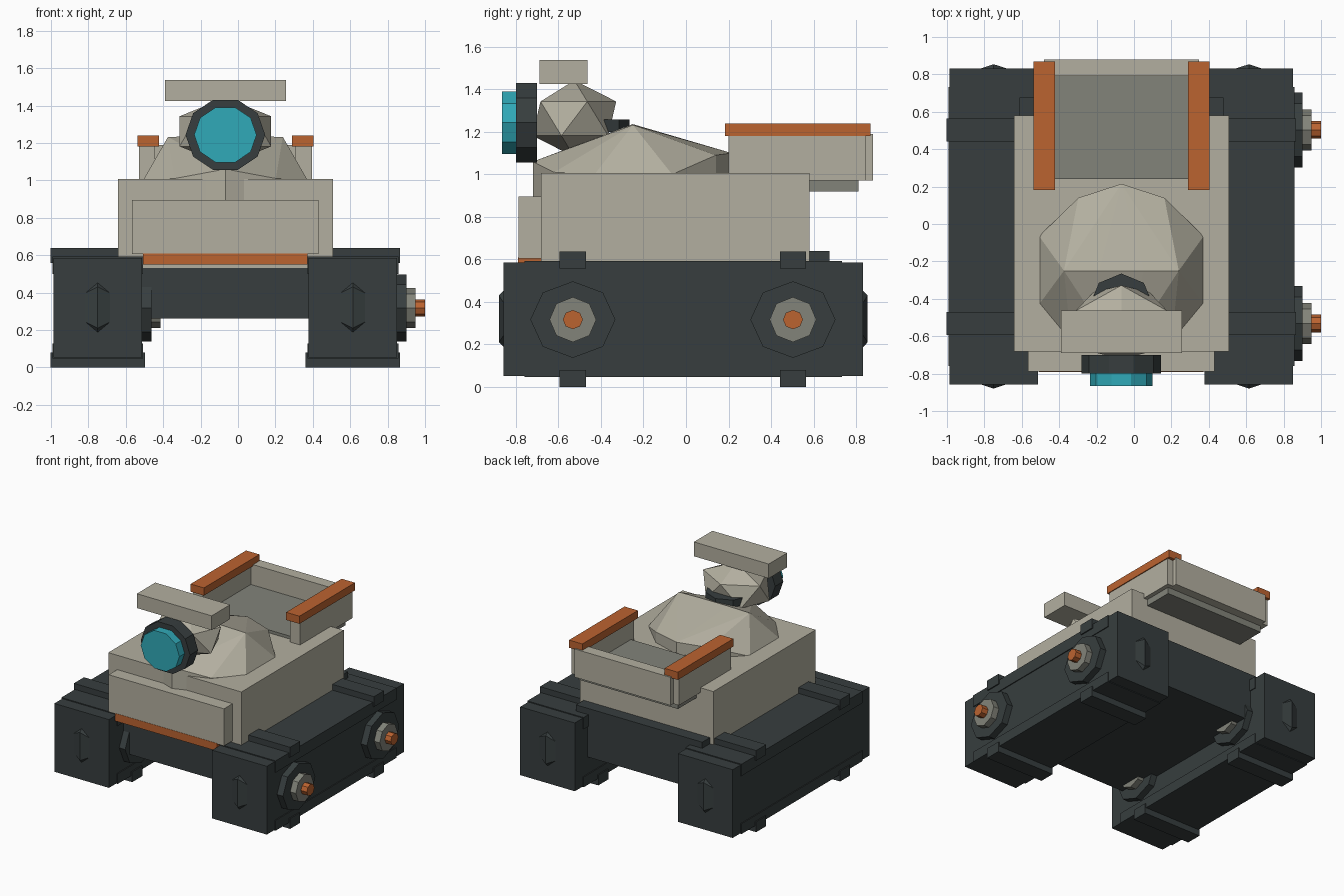
import bpy, bmesh, math
from mathutils import Matrix

if "Cube" in bpy.data.objects:
    bpy.data.objects.remove(bpy.data.objects["Cube"])

CX = -0.0675          # vehicle centre line (hubs stick out on one side only)


def material(name, rgb):
    m = bpy.data.materials.new(name)
    m.diffuse_color = (*rgb, 1)
    m.use_nodes = True
    m.node_tree.nodes["Principled BSDF"].inputs["Base Color"].default_value = m.diffuse_color
    return m


HULL = material("warm grey hull", (0.45, 0.43, 0.35))
DARK = material("charcoal", (0.038, 0.048, 0.049))
GREY = material("mid grey", (0.225, 0.23, 0.195))
ORANGE = material("rust orange", (0.50, 0.125, 0.03))
TEAL = material("teal lens", (0.03, 0.40, 0.48))


def finish(name, bm, mat):
    bmesh.ops.recalc_face_normals(bm, faces=bm.faces)
    me = bpy.data.meshes.new(name)
    bm.to_mesh(me)
    bm.free()
    me.materials.append(mat)
    ob = bpy.data.objects.new(name, me)
    bpy.context.collection.objects.link(ob)
    return ob


def hull(name, points, mat):
    """Convex faceted solid around a few points."""
    bm = bmesh.new()
    for p in points:
        bm.verts.new(p)
    res = bmesh.ops.convex_hull(bm, input=bm.verts[:])
    loose = [v for v in bm.verts if not v.link_faces]
    bmesh.ops.delete(bm, geom=loose, context='VERTS')
    bmesh.ops.dissolve_limit(bm, angle_limit=0.01, verts=bm.verts[:], edges=bm.edges[:])
    return finish(name, bm, mat)


def box(name, x, y, z, mat):
    return hull(name, [(a, b, c) for a in x for b in y for c in z], mat)


def prism(name, axis, span, centre, radii, n, mat):
    """n-sided prism along an axis; centre and radii are in the other two axes."""
    pts = []
    for d in span:
        for i in range(n):
            t = 2 * math.pi * i / n
            p = [centre[0] + radii[0] * math.cos(t), centre[1] + radii[1] * math.sin(t)]
            p.insert("xyz".index(axis), d)
            pts.append(p)
    return hull(name, pts, mat)


# Track units: block, tread plates, cleats, end bosses and wheels
for side, tx in (("left", -0.75), ("right", 0.614)):
    box(f"{side}_track", (tx - .236, tx + .236), (-.858, .832), (.052, .585), DARK)
    for part, z in (("upper", (.50, .592)), ("lower", (.047, .127))):
        box(f"{side}_{part}_tread_plate", (tx - .243, tx + .243), (-.76, .733), z, DARK)
    for end, y in (("front", -.532), ("rear", .503)):
        for part, z in (("upper", (.557, .637)), ("lower", (0, .08))):
            box(f"{side}_{end}_{part}_cleat", (tx - .252, tx + .252), (y - .062, y + .062), z, DARK)
        face = tx + .23
        prism(f"{side}_{end}_wheel", "x", (face, tx + .287), (y, .317), (.2, .18), 8, DARK)
        prism(f"{side}_{end}_hub", "x", (face, tx + .335), (y, .317), (.11, .106), 8, GREY)
        prism(f"{side}_{end}_hub_cap", "x", (face, tx + .386), (y, .317), (.047, .045), 8, ORANGE)
    for end, y, tip in (("front", -.85, -.88), ("rear", .825, .854)):
        pts = [(tx + a, y, .32 + b) for a, b in
               ((0, .14), (.09, .065), (.09, -.065), (0, -.14), (-.09, -.065), (-.09, .065))]
        hull(f"{side}_{end}_boss", pts + [(tx, tip, .43), (tx, tip, .21)], DARK)

# Chassis and main body
box("chassis", (CX - .545, CX + .545), (-.68, .675), (.26, .64), DARK)
box("main_body", (CX - .575, CX + .575), (-.683, .58), (.53, 1.007), HULL)
box("front_plate", (CX - .498, CX + .498), (-.788, -.66), (.605, .895), HULL)
box("front_bumper_strip", (CX - .44, CX + .44), (-.79, -.66), (.55, .61), ORANGE)

# Cargo bin at the back
box("bin_floor", (CX - .43, CX + .43), (.24, .81), (.92, 1.03), GREY)
box("bin_back_wall", (CX - .415, CX + .415), (.79, .88), (.97, 1.19), HULL)
for side, s in (("left", -1), ("right", 1)):
    box(f"bin_{side}_wall", (CX + s * .375, CX + s * .463), (.20, .845), (.97, 1.19), HULL)
    box(f"bin_{side}_rail", (CX + s * .355, CX + s * .47), (.183, .868), (1.18, 1.24), ORANGE)

# Faceted turret: ten-sided rim rising to a cross ridge
rim = [(0, .215, 1.10), (.23, .14, 1.09), (.44, -.065, 1.0), (.44, -.43, 1.0),
       (.27, -.62, 1.01), (0, -.72, 1.06)]
pts = [(CX + s * .307, -.25, 1.232) for s in (-1, 1)] + [(CX + s * .12, -.25, 1.236) for s in (-1, 1)]
for x, y, z in rim:
    for s in ((-1, 1) if x else (1,)):
        pts += [(CX + s * x, y, z), (CX + s * x, y, .88)]
hull("turret", pts, HULL)

# Head: neck collar, faceted skull, lens and brow plate
prism("neck_collar", "z", (1.20, 1.257), (CX, -.435), (.17, .17), 8, DARK)
bm = bmesh.new()
bmesh.ops.create_icosphere(bm, subdivisions=1, radius=1, matrix=Matrix.Rotation(math.pi / 2, 4, 'Z'))
bm.transform(Matrix.Translation((CX, -.525, 1.262)) @ Matrix.Diagonal((.288, .22, .18, 1)))
finish("head", bm, HULL)
prism("lens_ring", "y", (-.80, -.70), (CX, 1.243), (.213, .197), 10, DARK)
prism("lens", "y", (-.865, -.75), (CX, 1.243), (.167, .155), 10, TEAL)
box("brow_plate", (CX - .323, CX + .323), (-.69, -.463), (1.425, 1.537), HULL)
